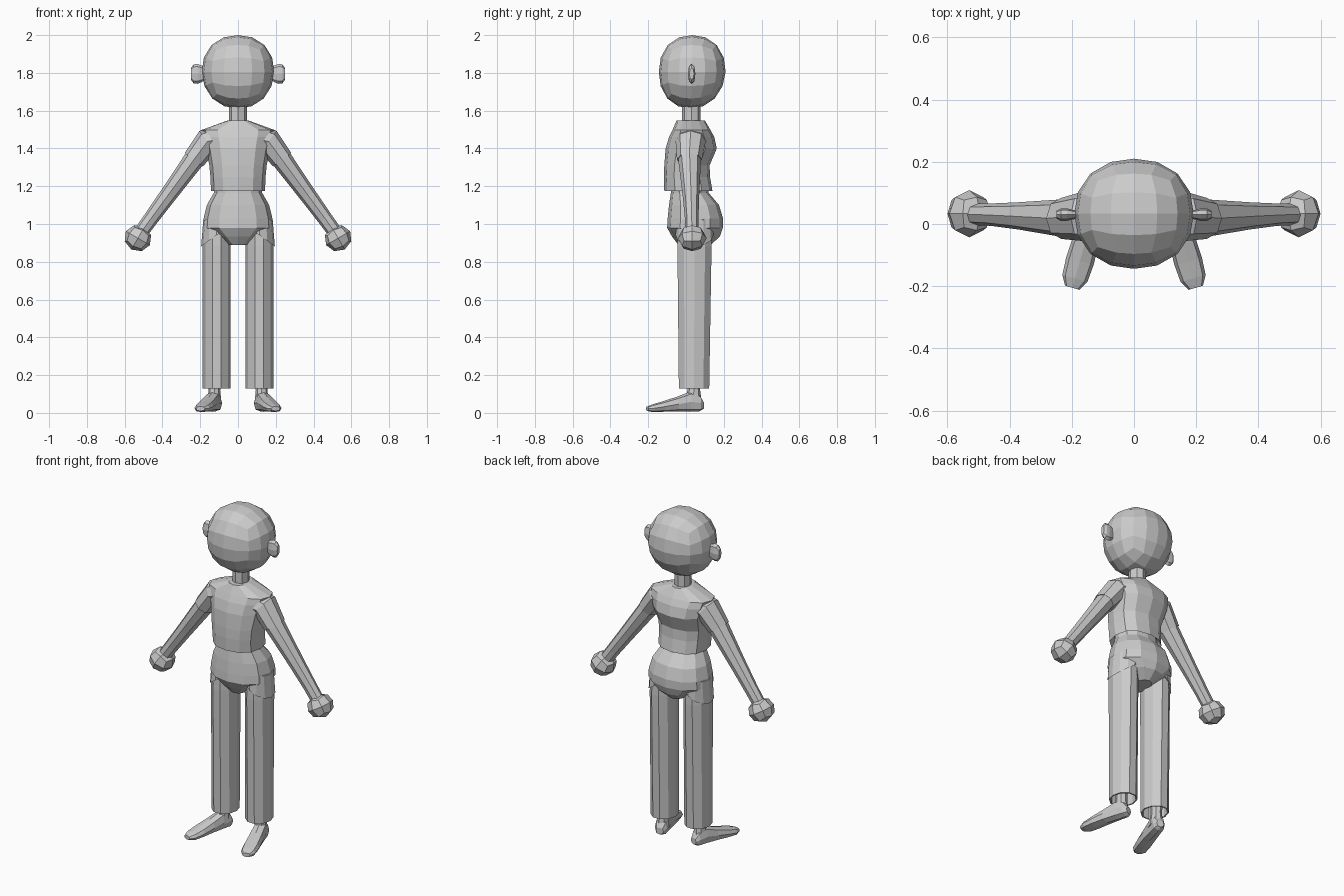
import bpy, bmesh
from math import sin, cos, pi
from mathutils import Vector


def finish(bm, name, mirror=False):
    bmesh.ops.recalc_face_normals(bm, faces=bm.faces)
    me = bpy.data.meshes.new(name)
    bm.to_mesh(me)
    bm.free()
    ob = bpy.data.objects.new(name, me)
    bpy.context.collection.objects.link(ob)
    if mirror:
        ob.modifiers.new("Mirror", 'MIRROR').use_mirror_merge = False
    return ob


def loft(name, rings, mirror=False, caps=(True, True)):
    bm = bmesh.new()
    loops = [[bm.verts.new(p) for p in r] for r in rings]
    n = len(loops[0])
    for a, b in zip(loops, loops[1:]):
        for i in range(n):
            j = (i + 1) % n
            bm.faces.new((a[i], a[j], b[j], b[i]))
    for cap, lp in zip(caps, (loops[0], loops[-1])):
        if cap:
            bm.faces.new(lp)
    return finish(bm, name, mirror)


def spow(v, e):
    return abs(v) ** e * (1 if v >= 0 else -1)


def ring(c, u, v, n, e=1.0, off=0.0):
    """Rounded ring around c spanned by half-axes u and v."""
    c, u, v = Vector(c), Vector(u), Vector(v)
    return [c + u * spow(cos(2 * pi * (i + off) / n), e)
            + v * spow(sin(2 * pi * (i + off) / n), e) for i in range(n)]


def level(z, hw, y0, y1, n=12, x=0.0, e=1.0, off=0.0):
    return ring((x, (y0 + y1) / 2, z), (hw, 0, 0), (0, (y1 - y0) / 2, 0), n, e, off)


def limb(x, y, z, a, b, d=(0.586, -0.81), n=8):
    return ring((x, y, z), (-d[1] * a, 0, d[0] * a), (0, b, 0), n)


def ball(name, centre, half, cuts, p, mirror=False, shape=None):
    """Cube-grid ball, slightly squared off by exponent p."""
    bm = bmesh.new()
    bmesh.ops.create_cube(bm, size=2)
    bmesh.ops.subdivide_edges(bm, edges=bm.edges, cuts=cuts, use_grid_fill=True)
    for v in bm.verts:
        q = Vector([sin(c * pi / 4) / cos(c * pi / 4) for c in v.co])
        q /= sum(abs(c) ** p for c in q) ** (1 / p)
        if shape:
            q = shape(q)
        v.co = Vector(centre) + Vector([q[i] * half[i] for i in range(3)])
    return finish(bm, name, mirror)


# Head, with the chin tucked in and set a little forward
def head_shape(q):
    if q.z < 0:
        q.x *= 1 + 0.04 * q.z
        q.y = q.y * (1 + 0.04 * q.z) + 0.05 * q.z
    return q


ball("head", (0, 0.033, 1.806), (0.192, 0.177, 0.194), 3, 2.2, shape=head_shape)

# Ears
loft("ears", [ring((x, 0.03, 1.795), (0, b, 0), (0, 0, h), 8, 0.9)
              for x, b, h in [(0.17, 0.012, 0.03), (0.195, 0.015, 0.045),
                              (0.215, 0.02, 0.053), (0.235, 0.02, 0.05),
                              (0.25, 0.012, 0.03)]], mirror=True)

# Neck
loft("neck", [level(z, 0.047, -0.022, 0.078, 8) for z in (1.5, 1.66)])

# Shirt body, with the hem folded inwards
loft("shirt", [level(z, w, f, b, 12, e=0.85) for z, w, f, b in [
    (1.21, 0.12, -0.09, 0.115), (1.175, 0.143, -0.115, 0.14),
    (1.25, 0.146, -0.117, 0.127), (1.31, 0.152, -0.115, 0.125),
    (1.40, 0.168, -0.108, 0.163), (1.46, 0.185, -0.09, 0.15),
    (1.497, 0.195, -0.072, 0.13), (1.548, 0.055, -0.05, 0.1)]])

# Sleeves
loft("sleeves", [limb(0.10, 0.025, 1.45, 0.065, 0.085, (0.95, -0.3)),
                 limb(0.162, 0.025, 1.437, 0.07, 0.08, (0.8, -0.6)),
                 limb(0.234, 0.018, 1.34, 0.06, 0.066),
                 limb(0.230, 0.018, 1.345, 0.052, 0.058)], mirror=True)

# Arms
loft("arms", [limb(0.18, 0.02, 1.415, 0.054, 0.058),
              limb(0.235, 0.019, 1.338, 0.055, 0.060),
              limb(0.37, 0.026, 1.153, 0.045, 0.044),
              limb(0.46, 0.03, 1.03, 0.040, 0.036),
              limb(0.525, 0.031, 0.94, 0.038, 0.034)], mirror=True)

# Hands: faceted balls turned with the arm
hands = ball("hands", (0, 0, 0), (0.074, 0.076, 0.07), 1, 2.0)
for v in hands.data.vertices:
    x, y, z = v.co
    v.co = (0.53 + 0.86 * x - 0.5 * z, 0.033 + y, 0.925 + 0.5 * x + 0.86 * z)
hands.modifiers.new("Mirror", 'MIRROR').use_mirror_merge = False
hands.data.transform(hands.matrix_world)

# Hips, narrowing to the crotch
loft("hips", [level(z, w, f, b, 12, e=0.9) for z, w, f, b in [
    (1.22, 0.12, -0.075, 0.11), (1.165, 0.128, -0.08, 0.12),
    (1.10, 0.165, -0.09, 0.175), (1.03, 0.182, -0.097, 0.196),
    (0.98, 0.186, -0.1, 0.195), (0.935, 0.12, -0.075, 0.18),
    (0.888, 0.05, -0.04, 0.13)]])


# Slanted leg openings over the thighs
def cuff(z, hw, hd, slope):
    pts = level(z, hw, 0.045 - hd, 0.045 + hd, 12, 0.114)
    return [p - Vector((0, 0, slope * (p.x - 0.114))) for p in pts]


loft("leg_openings", [cuff(1.04, 0.07, 0.095, 0.3), cuff(0.94, 0.081, 0.1, 0.72),
                      cuff(0.945, 0.074, 0.09, 0.72)], mirror=True)

# Trouser legs, open at the bottom with a turned-in hem
loft("trouser_legs", [level(z, w, f, b, 10, 0.113) for z, w, f, b in [
    (1.0, 0.07, -0.045, 0.135), (0.88, 0.074, -0.05, 0.14),
    (0.13, 0.074, -0.042, 0.127), (0.13, 0.066, -0.034, 0.119),
    (0.22, 0.066, -0.034, 0.119)]], mirror=True)

# Ankles
loft("ankles", [level(z, w, f, b, 8, 0.125) for z, w, f, b in [
    (0.05, 0.038, -0.01, 0.085), (0.12, 0.031, 0.008, 0.075),
    (0.22, 0.033, 0.005, 0.078)]], mirror=True)

# Feet, toes turned outwards
loft("feet", [ring((0.122 + (0.06 - y) * 0.29, y, (lo + hi) / 2),
                   (0.957 * w, 0.277 * w, 0), (0, 0, (hi - lo) / 2), 8, 0.75)
              for y, w, lo, hi in [
                  (0.09, 0.022, 0.02, 0.06), (0.07, 0.036, 0.008, 0.095),
                  (0.02, 0.039, 0.006, 0.112), (-0.05, 0.043, 0.008, 0.085),
                  (-0.12, 0.046, 0.006, 0.062), (-0.175, 0.042, 0.004, 0.046),
                  (-0.205, 0.024, 0.01, 0.034)]], mirror=True)
